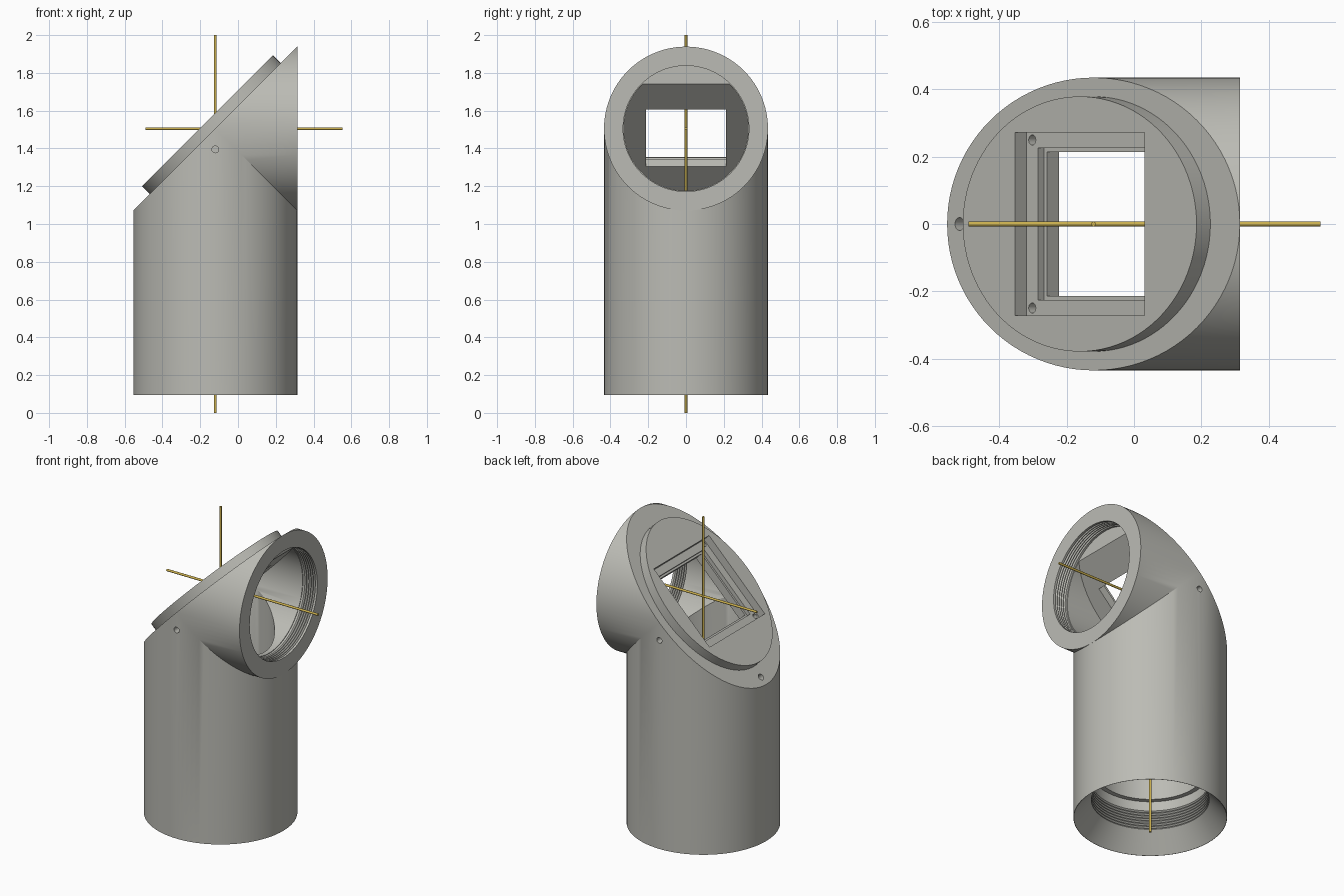
import bpy, bmesh, math
from mathutils import Matrix, Vector

if "Cube" in bpy.data.objects:
    bpy.data.objects.remove(bpy.data.objects["Cube"])

AX, AZ, R = -0.12, 1.505, 0.434      # where the two tube axes cross, tube radius
BASE, END = 0.095, AX + R            # bottom rim and side opening
N = 96
TOP = 0.058                          # mounting plate height above the slanted cut


def material(name, rgb):
    m = bpy.data.materials.new(name)
    m.use_nodes = True
    m.diffuse_color = (*rgb, 1)
    m.node_tree.nodes["Principled BSDF"].inputs["Base Color"].default_value = (*rgb, 1)
    return m


grey = material("warm grey", (0.50, 0.50, 0.46))
gold = material("gold", (0.62, 0.45, 0.08))

# Frames: x axis tube, y axis holes, and the slanted face (x up slope, z outward)
UP = Matrix.Translation((AX, 0, 0))
SIDE = Matrix.Translation((0, 0, AZ)) @ Matrix.Rotation(math.pi / 2, 4, "Y")
SLOPE = Matrix.Translation((AX, 0, AZ)) @ Matrix.Rotation(-math.pi / 4, 4, "Y")


def make(name, bm, mat=grey, frame=None):
    bmesh.ops.recalc_face_normals(bm, faces=bm.faces)
    if frame:
        bm.transform(frame)
    me = bpy.data.meshes.new(name)
    bm.to_mesh(me)
    bm.free()
    me.materials.append(mat)
    ob = bpy.data.objects.new(name, me)
    bpy.context.collection.objects.link(ob)
    return ob


def lathe(name, profile, frame, mat=grey, seg=N, squash=1.0, clip=None):
    """Solid of revolution from (radius, height) points, optionally clipped."""
    bm = bmesh.new()
    rings = []
    for r, h in profile:
        rings.append([bm.verts.new((r * math.cos(2 * math.pi * i / seg),
                                    r * squash * math.sin(2 * math.pi * i / seg), h))
                      for i in range(seg)])
    for a, b in zip(rings, rings[1:]):
        for i in range(seg):
            j = (i + 1) % seg
            bm.faces.new((a[i], a[j], b[j], b[i]))
    bm.faces.new(rings[0])
    bm.faces.new(rings[-1])
    bm.transform(frame)
    if clip:
        cut = bmesh.ops.bisect_plane(bm, geom=bm.verts[:] + bm.edges[:] + bm.faces[:],
                                     plane_co=clip[0], plane_no=clip[1], clear_outer=True)
        bmesh.ops.holes_fill(bm, edges=[e for e in bm.edges if e.is_boundary])
    return make(name, bm, mat)


def block(name, half, low, high):
    bm = bmesh.new()
    bmesh.ops.create_cube(bm, size=1)
    bm.transform(Matrix.Translation((0, 0, (low + high) / 2))
                 @ Matrix.Diagonal((2 * half, 2 * half, high - low, 1)))
    return make(name, bm, frame=SLOPE)


def combine(target, tool, operation="DIFFERENCE"):
    tool.hide_render = True
    mod = target.modifiers.new(tool.name, "BOOLEAN")
    mod.operation, mod.solver, mod.object = operation, "EXACT", tool
    graph = bpy.context.evaluated_depsgraph_get()
    me = bpy.data.meshes.new_from_object(target.evaluated_get(graph))
    target.modifiers.clear()
    target.data = me
    bpy.data.objects.remove(tool)


def elbow(name):
    """Mitred elbow of two equal tubes with the outer corner cut at 45 degrees."""
    bm = bmesh.new()
    low, mid, start, end, slant = [], [], [], [], []
    for i in range(N):
        a = 2 * math.pi * i / N
        c, y = R * math.cos(a), R * math.sin(a)
        low.append((AX + c, y, BASE))
        mid.append((AX + c, y, AZ - abs(c)))
        start.append((AX + abs(c), y, AZ + c))
        end.append((END, y, AZ + c))
        slant.append((AX + c, y, AZ + c))

    def face(points):
        bm.faces.new([bm.verts.new(p) for p in points])
    for a, b in ((low, mid), (start, end)):
        for i in range(N):
            j = (i + 1) % N
            face((a[i], a[j], b[j], b[i]))
    for ring in (low, end, slant):
        face(ring)
    bmesh.ops.remove_doubles(bm, verts=bm.verts, dist=0.0001)
    return make(name, bm)


def thread(r, start, step, count, depth=0.009):
    points = []
    for k in range(count):
        h = start + k * step
        points += [(r, h), (r + depth, h + step * 0.4), (r, h + step * 0.8)]
    return points


# Body with the oval mounting plate
body = elbow("elbow_body")
plate = lathe("mount_plate", [(0.49, -0.03), (0.49, TOP)], SLOPE, squash=0.378 / 0.49)
combine(body, plate, "UNION")

# Inner bores, stopped by the slab behind the slanted face
normal = Vector((-1, 0, 1)).normalized()
slab = (Vector((AX, 0, AZ)) + normal * (TOP - 0.127), normal)
combine(body, lathe("upright_bore", [(0.305, 0.3), (0.305, 2.2)], UP, clip=slab))
combine(body, lathe("side_bore", [(0.329, -0.9), (0.329, 0.25)], SIDE, clip=slab))

# Threaded openings; the lower one has a wide conical mouth
combine(body, lathe("side_thread", [(0.333, 0.215)] + thread(0.333, 0.228, 0.015, 5)
                    + [(0.333, 0.35)], SIDE))
combine(body, lathe("bottom_thread", [(0.441, BASE - 0.01), (0.333, 0.21)]
                    + thread(0.333, 0.215, 0.017, 7) + [(0.333, 0.39)], UP))

# Stepped square window
for half, low in ((0.272, TOP - 0.05), (0.225, TOP - 0.075), (0.213, -0.1)):
    combine(body, block("window_step", half, low, TOP + 0.05))

# Screw holes in the window corners, on the slanted rim and on both sides
for x in (-0.249, 0.249):
    for y in (-0.249, 0.249):
        combine(body, lathe("corner_hole", [(0.015, -0.035), (0.015, 0.03)],
                            SLOPE @ Matrix.Translation((x, y, 0)), seg=20))
combine(body, lathe("rim_hole", [(0.019, -0.07), (0.019, 0.03)],
                    SLOPE @ Matrix.Translation((-0.562, 0, 0)), seg=24))
for sign in (-1, 1):
    frame = Matrix.Translation((AX, 0, 1.395)) @ Matrix.Rotation(-sign * math.pi / 2, 4, "X")
    combine(body, lathe("side_hole", [(0.018, 0.36), (0.018, 0.47)], frame, seg=24))

# Thin axis rods
rods = [lathe("upright_axis_rod", [(0.007, 0), (0.007, 2)], UP, gold, 16),
        lathe("side_axis_rod", [(0.007, -0.49), (0.007, 0.553)], SIDE, gold, 16)]

bpy.ops.object.select_all(action="DESELECT")
for ob in [body] + rods:
    ob.select_set(True)
bpy.context.view_layer.objects.active = body
bpy.ops.object.shade_smooth_by_angle(angle=math.radians(25))
